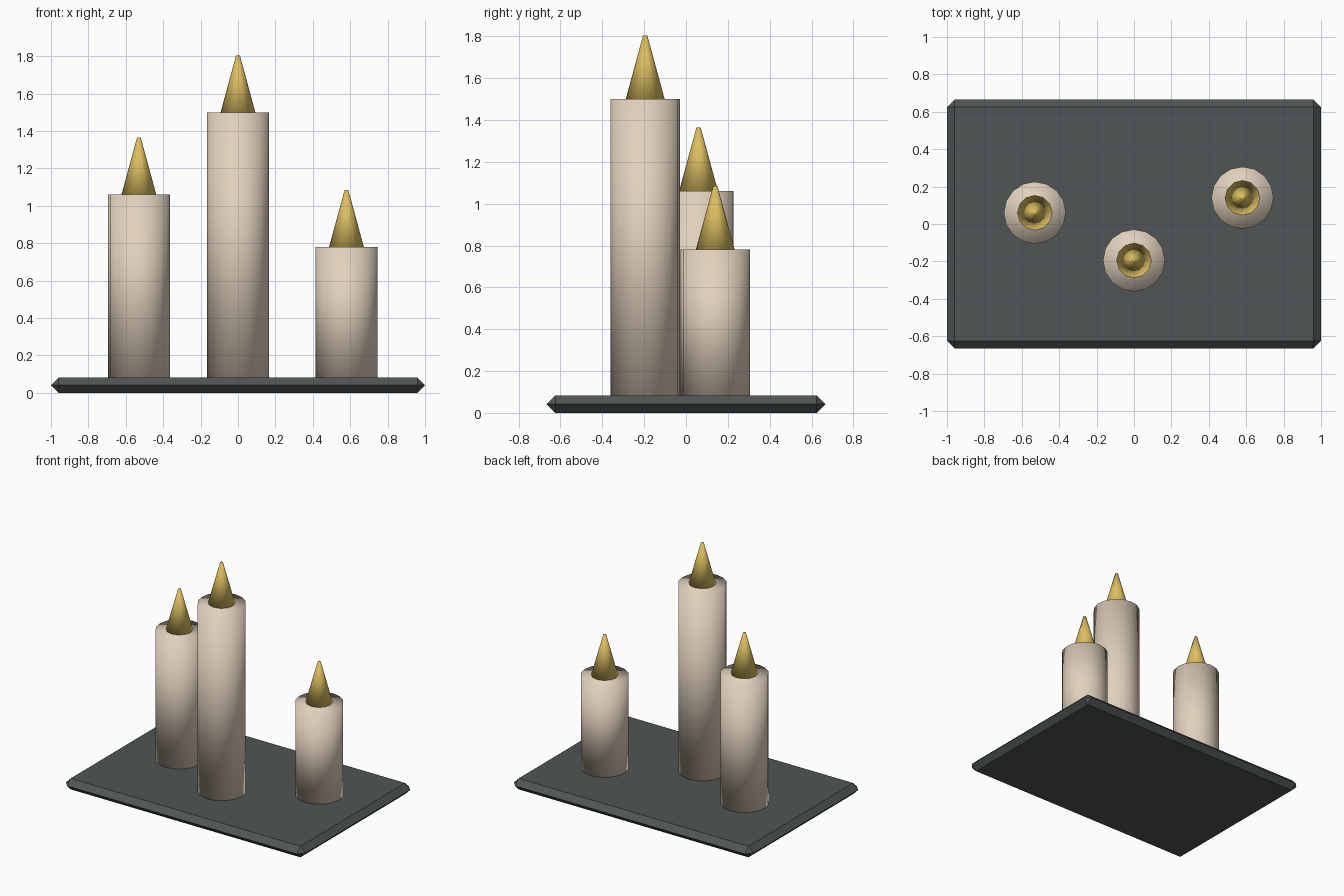
import bpy

cube = bpy.data.objects.get("Cube")
if cube:
    bpy.data.objects.remove(cube, do_unlink=True)


def make_material(name, rgb):
    mat = bpy.data.materials.new(name)
    mat.use_nodes = True
    color = (*rgb, 1)
    mat.diffuse_color = color
    mat.node_tree.nodes["Principled BSDF"].inputs["Base Color"].default_value = color
    return mat


slate = make_material("dark slate", (0.08, 0.09, 0.09))
wax = make_material("cream wax", (0.76, 0.64, 0.51))
gold = make_material("golden flame", (0.72, 0.52, 0.12))

TRAY_TOP = 0.083
BEVEL = TRAY_TOP / 2


def finish(name, mat):
    obj = bpy.context.object
    obj.name = obj.data.name = name
    obj.data.materials.append(mat)
    return obj


def round_part(name, mat, sides, r_bottom, r_top, x, y, z0, z1):
    bpy.ops.mesh.primitive_cone_add(
        vertices=sides, radius1=r_bottom, radius2=r_top,
        depth=z1 - z0, location=(x, y, (z0 + z1) / 2))
    bpy.ops.object.shade_smooth()
    return finish(name, mat)


# Tray with chamfered rim
bpy.ops.mesh.primitive_cube_add(size=1, location=(0, 0, TRAY_TOP / 2))
tray = finish("tray", slate)
tray.scale = (2, 1.333, TRAY_TOP)
bpy.ops.object.transform_apply(location=False, rotation=False, scale=True)
bevel = tray.modifiers.new("rim chamfer", 'BEVEL')
bevel.width = BEVEL
bevel.segments = 1

# Candles: position and height of the wax
candles = {
    "right": (-0.53, 0.06, 1.06),
    "middle": (0, -0.195, 1.5),
    "left": (0.58, 0.14, 0.78),
}
for side, (x, y, top) in candles.items():
    round_part(side + "_candle", wax, 16, 0.166, 0.166, x, y, TRAY_TOP, top)
    round_part(side + "_flame", gold, 12, 0.093, 0.01, x, y, top, top + 0.305)
